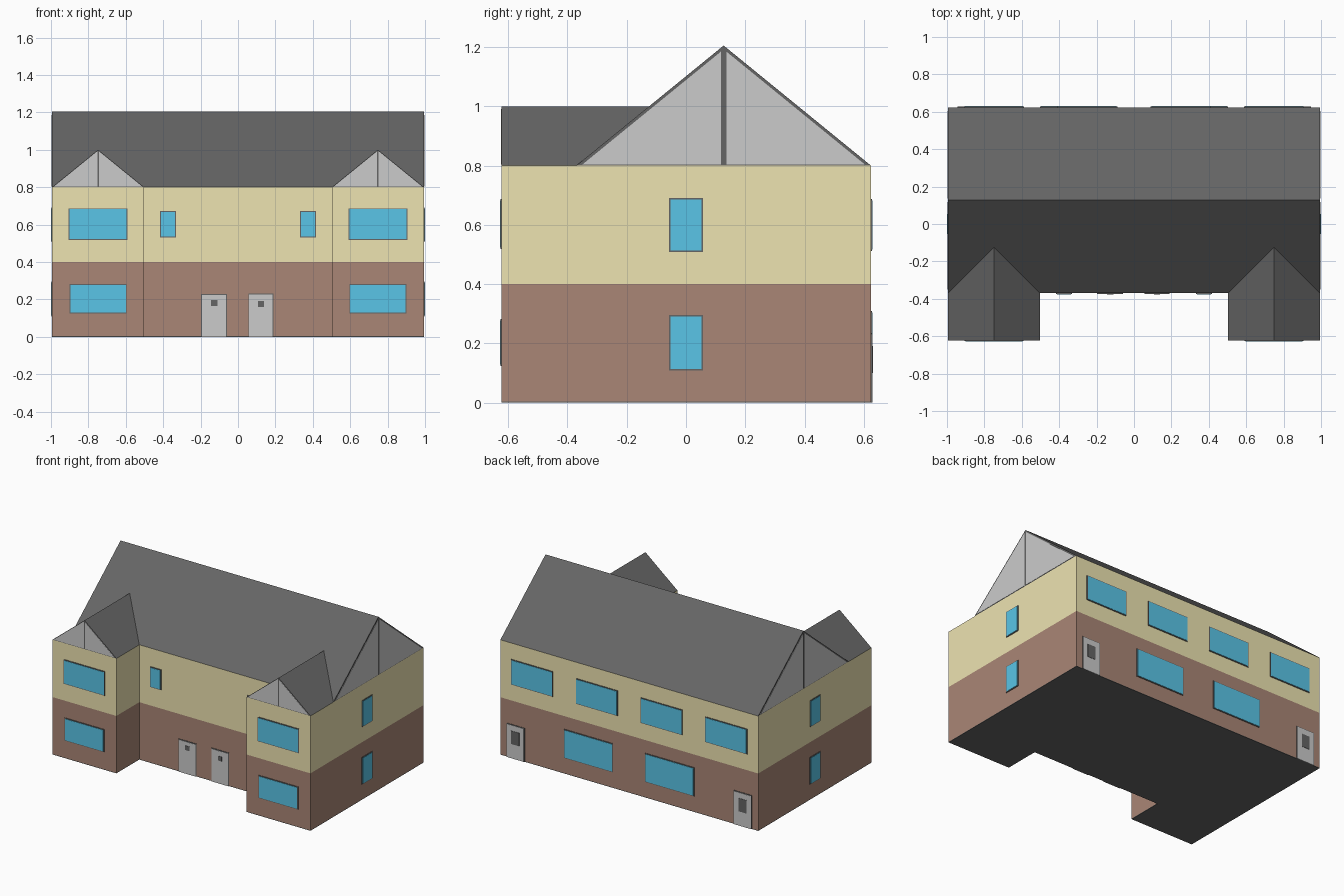
import bpy, bmesh
from mathutils import Vector

if "Cube" in bpy.data.objects:
    bpy.data.objects.remove(bpy.data.objects["Cube"])

W, YF, YM, YB = 0.994, -0.622, -0.37, 0.624   # half width, wing front, main front, back
RIDGE_Y, RIDGE_Z, EAVE = 0.127, 1.205, 0.8
WING_IN, WING_Z = 0.502, 1.0
WING_MID = (W + WING_IN) / 2


def material(name, rgb):
    m = bpy.data.materials.new(name)
    m.diffuse_color = (*rgb, 1)
    m.use_nodes = True
    m.node_tree.nodes["Principled BSDF"].inputs["Base Color"].default_value = m.diffuse_color
    return m


BRICK = material("brick", (0.40, 0.24, 0.18))
CREAM = material("cream render", (0.85, 0.77, 0.44))
DARK = material("dark slate", (0.13, 0.13, 0.13))
GLASS = material("blue glass", (0.10, 0.56, 0.80))
LIGHT = material("light grey", (0.80, 0.80, 0.80))


def prism(name, points, offset, mat):
    """Extrude a flat 3D outline along an offset vector."""
    bm = bmesh.new()
    face = bm.faces.new([bm.verts.new(p) for p in points])
    new = bmesh.ops.extrude_face_region(bm, geom=[face])["geom"]
    bmesh.ops.translate(bm, vec=Vector(offset),
                        verts=[v for v in new if isinstance(v, bmesh.types.BMVert)])
    bmesh.ops.recalc_face_normals(bm, faces=bm.faces)
    me = bpy.data.meshes.new(name)
    bm.to_mesh(me)
    bm.free()
    me.materials.append(mat)
    ob = bpy.data.objects.new(name, me)
    bpy.context.collection.objects.link(ob)
    return ob


# Place a 2D outline (a along the wall, z up) on a wall and push it outward
OUT = {"front": (0, -1, 0), "back": (0, 1, 0), "left": (-1, 0, 0), "right": (1, 0, 0)}


def on_wall(name, side, plane, outline, depth, mat):
    if side in ("front", "back"):
        pts = [(a, plane, z) for a, z in outline]
    else:
        pts = [(plane, a, z) for a, z in outline]
    return prism(name, pts, Vector(OUT[side]) * depth, mat)


def rect(a0, a1, z0, z1, inset=0.0):
    return [(a0 + inset, z0 + inset), (a1 - inset, z0 + inset),
            (a1 - inset, z1 - inset), (a0 + inset, z1 - inset)]


def window(name, side, plane, a0, a1, z0, z1):
    on_wall(name + "_frame", side, plane, rect(a0, a1, z0, z1), 0.004, DARK)
    on_wall(name + "_glass", side, plane, rect(a0, a1, z0, z1, 0.005), 0.006, GLASS)


def door(name, side, plane, a0, a1, top, light):
    on_wall(name + "_frame", side, plane, rect(a0, a1, 0, top), 0.003, DARK)
    on_wall(name + "_leaf", side, plane,
            rect(a0 + 0.005, a1 - 0.005, 0, top - 0.005), 0.005, LIGHT)
    on_wall(name + "_light", side, plane, rect(*light), 0.007, DARK)


# U-shaped storeys and floor slab
plan = [(-W, YF), (-WING_IN, YF), (-WING_IN, YM), (WING_IN, YM),
        (WING_IN, YF), (W, YF), (W, YB), (-W, YB)]
for name, z0, z1, mat in (("floor_slab", 0, 0.004, DARK),
                          ("ground_storey", 0.004, 0.4, BRICK),
                          ("upper_storey", 0.4, EAVE, CREAM)):
    prism(name, [(x, y, z0) for x, y in plan], (0, 0, z1 - z0), mat)

# Main roof
prism("main_roof", [(-W, YM, EAVE), (-W, YB, EAVE), (-W, RIDGE_Y, RIDGE_Z)],
      (2 * W, 0, 0), DARK)


def gable(name, side, plane, a0, a1, top, trim, post):
    """Two light panels leaving a dark verge and a centre post."""
    mid, half = (a0 + a1) / 2, (a1 - a0) / 2
    slope = (top - EAVE) / half
    drop = trim * (1 + slope * slope) ** 0.5
    base = EAVE + 0.004
    for s, label in ((-1, "a"), (1, "b")):
        pts = [(mid + s * post, base),
               (mid + s * (half - (drop + 0.004) / slope), base),
               (mid + s * post, top - drop - slope * post)]
        on_wall(f"{name}_{label}", side, plane, pts, 0.002, LIGHT)


gable("left_gable", "left", -W, YM, YB, RIDGE_Z, 0.010, 0.009)
gable("right_gable", "right", W, YM, YB, RIDGE_Z, 0.010, 0.009)

for s, label in ((-1, "left"), (1, "right")):
    # Wing roof, running back into the main slope
    prism(label + "_wing_roof",
          [(s * WING_IN, YF, EAVE), (s * W, YF, EAVE), (s * WING_MID, YF, WING_Z)],
          (0, -0.125 - YF, 0), DARK)
    lo, hi = sorted((s * WING_IN, s * W))
    gable(label + "_wing_gable", "front", YF, lo, hi, WING_Z, 0.004, 0.004)

    # Front openings
    def span(a, b):
        return sorted((s * a, s * b))
    window(label + "_wing_upper_window", "front", YF, *span(0.59, 0.907), 0.518, 0.687)
    window(label + "_wing_lower_window", "front", YF, *span(0.595, 0.90), 0.124, 0.282)
    window(label + "_small_window", "front", YM, *span(0.332, 0.416), 0.53, 0.672)

    # Side openings
    window(label + "_side_upper_window", label, s * W, -0.057, 0.057, 0.508, 0.691)
    window(label + "_side_lower_window", label, s * W, -0.058, 0.058, 0.108, 0.296)

    # Back openings
    window(label + "_back_outer_window", "back", YB, *span(0.588, 0.91), 0.512, 0.688)
    window(label + "_back_inner_window", "back", YB, *span(0.088, 0.41), 0.512, 0.688)
    window(label + "_back_lower_window", "back", YB, *span(0.124, 0.502), 0.11, 0.31)
    door(label + "_back_door", "back", YB, *span(0.806, 0.945), 0.235,
         (*span(0.845, 0.907), 0.10, 0.192))

# Paired front doors
door("left_front_door", "front", YM, -0.197, -0.06, 0.228, (-0.145, -0.11, 0.165, 0.196))
door("right_front_door", "front", YM, 0.055, 0.19, 0.232, (0.108, 0.138, 0.16, 0.192))
